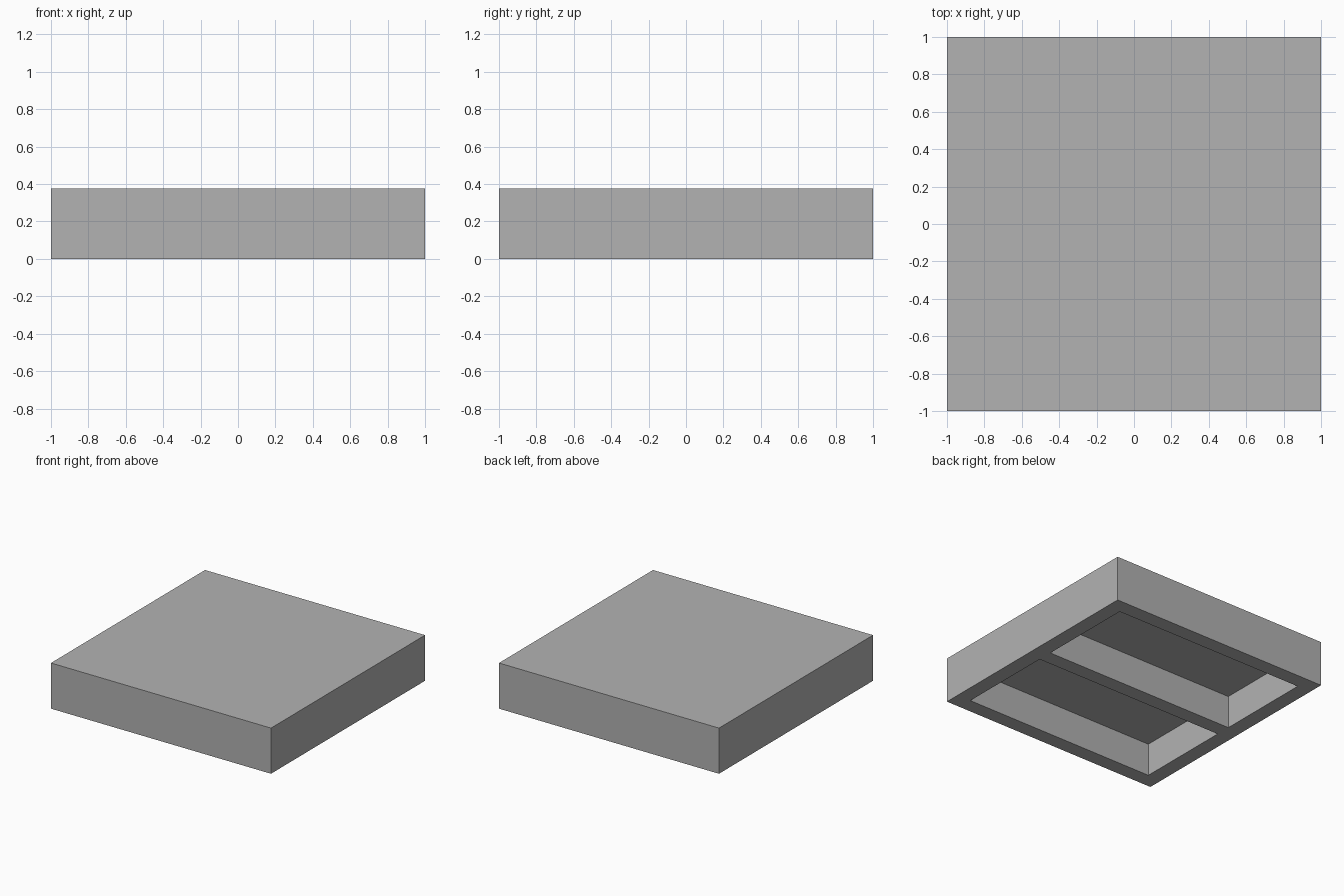
import bpy
import bmesh

if "Cube" in bpy.data.objects:
    bpy.data.objects.remove(bpy.data.objects["Cube"])

H = 0.375        # overall height
DEPTH = 0.27     # pocket depth from the underside
RIM = 0.125      # wall thickness

grey = bpy.data.materials.new("plain grey")
grey.diffuse_color = (0.448, 0.448, 0.448, 1)
grey.use_nodes = True
grey.node_tree.nodes["Principled BSDF"].inputs["Base Color"].default_value = grey.diffuse_color

# Solid slab with a gridded underside, whose two large cells become pockets
xs = [-1, -1 + RIM, 1 - RIM, 1]
ys = [-1, -1 + RIM, -RIM / 2, RIM / 2, 1 - RIM, 1]
bm = bmesh.new()
grid = [[bm.verts.new((x, y, 0)) for y in ys] for x in xs]
pockets = []
for i in range(len(xs) - 1):
    for j in range(len(ys) - 1):
        f = bm.faces.new((grid[i][j], grid[i][j + 1],
                          grid[i + 1][j + 1], grid[i + 1][j]))
        if i == 1 and j in (1, 3):
            pockets.append(f)

# Outer walls and top
rim_edges = [e for e in bm.edges if e.is_boundary]
walls = bmesh.ops.extrude_edge_only(bm, edges=rim_edges)["geom"]
top_verts = [g for g in walls if isinstance(g, bmesh.types.BMVert)]
bmesh.ops.translate(bm, verts=top_verts, vec=(0, 0, H))
bmesh.ops.holes_fill(bm, edges=[e for e in bm.edges if e.is_boundary], sides=0)

# Recess the two pockets upward
for f in pockets:
    ext = bmesh.ops.extrude_discrete_faces(bm, faces=[f])["faces"][0]
    bmesh.ops.translate(bm, verts=ext.verts, vec=(0, 0, DEPTH))

bmesh.ops.recalc_face_normals(bm, faces=bm.faces)
mesh = bpy.data.meshes.new("hollow_slab")
bm.to_mesh(mesh)
bm.free()
mesh.materials.append(grey)
slab = bpy.data.objects.new("hollow_slab", mesh)
bpy.context.collection.objects.link(slab)
